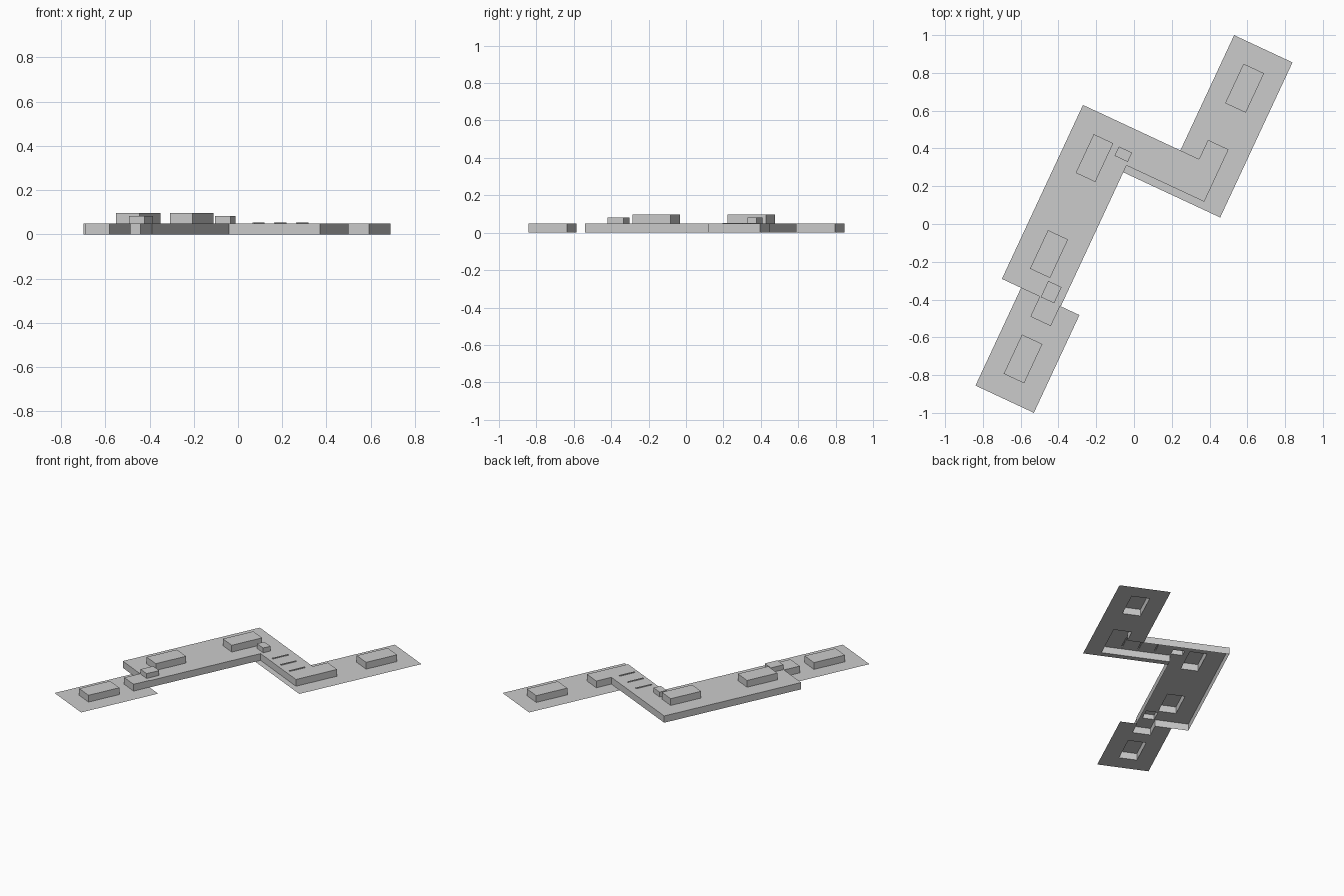
import bpy, bmesh, math
from mathutils import Matrix

if "Cube" in bpy.data.objects:
    bpy.data.objects.remove(bpy.data.objects["Cube"])

TURN = math.radians(-25)

# Plan of the relief in unrotated axes: name, x0, x1, y0, y1, top height.
# Later parts rise out of (and open up) the ones beneath them.
PARTS = [
    ("right_plate", 0.058, 0.399, 0.224, 1.130, 0.0),
    ("right_plate", -0.167, 0.058, 0.224, 0.264, 0.0),
    ("left_plate", -0.399, -0.058, -1.130, -0.559, 0.0),
    ("raised_deck", -0.511, -0.167, -0.559, 0.457, 0.048),
    ("raised_deck", -0.167, 0.287, 0.264, 0.457, 0.048),
    ("right_inner_block", 0.167, 0.287, 0.264, 0.569, 0.048),
    ("right_outer_block", 0.167, 0.287, 0.784, 1.014, 0.048),
    ("left_inner_block", -0.290, -0.171, -0.676, -0.559, 0.048),
    ("left_outer_block", -0.290, -0.171, -1.010, -0.781, 0.048),
    ("deck_front_block", -0.399, -0.282, -0.447, -0.222, 0.096),
    ("deck_back_block", -0.394, -0.280, 0.115, 0.341, 0.096),
    ("deck_front_step", -0.284, -0.206, -0.559, -0.465, 0.082),
    ("deck_back_step", -0.246, -0.169, 0.284, 0.338, 0.082),
]
# Three thin ribs across the walkway
for i in range(3):
    c = -0.060 + 0.109 * i
    PARTS.append((f"walkway_rib_{i + 1}", c - 0.004, c + 0.004, 0.290, 0.405, 0.053))

xs = sorted({v for p in PARTS for v in p[1:3]})
ys = sorted({v for p in PARTS for v in p[3:5]})


def cell(i, j):
    """Topmost part covering a grid cell, as (name, height)."""
    if not (0 <= i < len(xs) - 1 and 0 <= j < len(ys) - 1):
        return None, 0.0
    cx, cy = (xs[i] + xs[i + 1]) / 2, (ys[j] + ys[j + 1]) / 2
    for name, x0, x1, y0, y1, h in reversed(PARTS):
        if x0 < cx < x1 and y0 < cy < y1:
            return name, h
    return None, 0.0


meshes = {}


def add_face(name, pts):
    bm = meshes.setdefault(name, bmesh.new()) if name not in meshes else meshes[name]
    bm.faces.new([bm.verts.new(p) for p in pts])


# Tops plus walls wherever the height drops
for i in range(len(xs) - 1):
    for j in range(len(ys) - 1):
        name, h = cell(i, j)
        if name is None:
            continue
        c = [(xs[i], ys[j]), (xs[i + 1], ys[j]), (xs[i + 1], ys[j + 1]), (xs[i], ys[j + 1])]
        add_face(name, [(*p, h) for p in c])
        for k, (di, dj) in enumerate([(0, -1), (1, 0), (0, 1), (-1, 0)]):
            low = cell(i + di, j + dj)[1]
            if low < h - 1e-6:
                a, b = c[k], c[(k + 1) % 4]
                add_face(name, [(*a, low), (*b, low), (*b, h), (*a, h)])

# Clean up each part, turn it into place and make the object
for name, bm in meshes.items():
    bmesh.ops.remove_doubles(bm, verts=bm.verts, dist=1e-5)
    bmesh.ops.dissolve_limit(bm, angle_limit=0.02, verts=bm.verts, edges=bm.edges)
    bm.transform(Matrix.Rotation(TURN, 4, 'Z'))
    # y scale is already final; the turned plan is centred on the origin
    me = bpy.data.meshes.new(name)
    bm.to_mesh(me)
    bm.free()
    bpy.context.collection.objects.link(bpy.data.objects.new(name, me))
